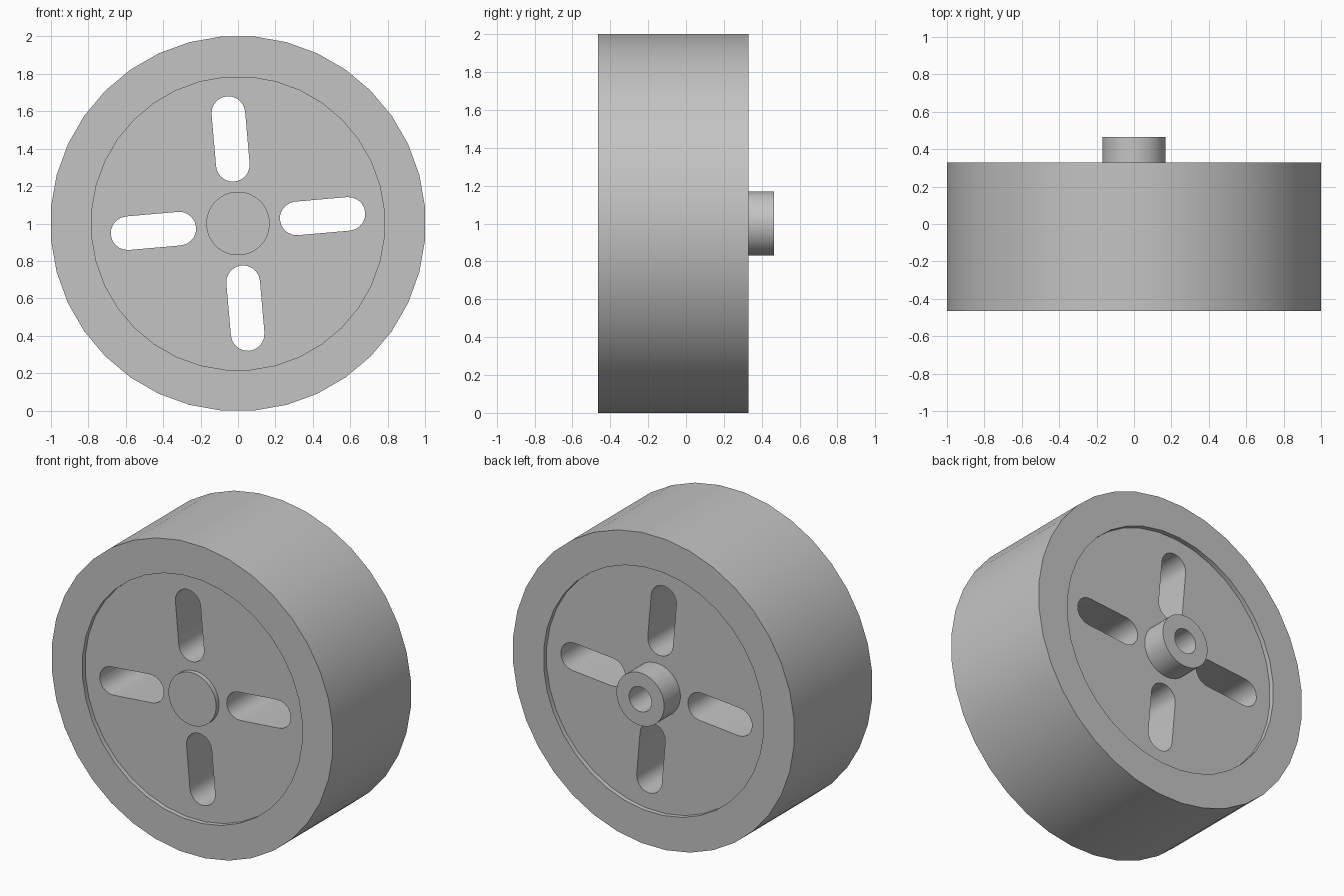
import bpy, bmesh, math
from mathutils import Matrix, Vector

if "Cube" in bpy.data.objects:
    bpy.data.objects.remove(bpy.data.objects["Cube"], do_unlink=True)

SIDES = 36
TILT = math.radians(5)           # turn of slots and facets
FRONT, BACK, HUB_BACK = -0.465, 0.33, 0.465
RECESS = 0.03
CENTRE = Vector((0, 0, 1))

grey = bpy.data.materials.new("plain_grey")
grey.use_nodes = True
colour = (0.55, 0.55, 0.55, 1)
grey.diffuse_color = colour
grey.node_tree.nodes["Principled BSDF"].inputs["Base Color"].default_value = colour


def finish(name, bm):
    bmesh.ops.recalc_face_normals(bm, faces=bm.faces)
    mesh = bpy.data.meshes.new(name)
    bm.to_mesh(mesh)
    bm.free()
    mesh.materials.append(grey)
    obj = bpy.data.objects.new(name, mesh)
    bpy.context.collection.objects.link(obj)
    return obj


def lathe(name, profile):
    """Turn (radius, y) points about the y axis and cap both ends."""
    bm = bmesh.new()
    rings = []
    for r, y in profile:
        angles = [TILT + math.tau * i / SIDES for i in range(SIDES)]
        rings.append([bm.verts.new(CENTRE + Vector((r * math.cos(a), y, r * math.sin(a))))
                      for a in angles])
    for a, b in zip(rings, rings[1:]):
        for i in range(SIDES):
            j = (i + 1) % SIDES
            bm.faces.new((a[i], a[j], b[j], b[i]))
    bm.faces.new(rings[0])
    bm.faces.new(rings[-1])
    return finish(name, bm)


def slot_cutters(inner, outer, radius, steps=10):
    """Four long rounded prisms, spaced evenly round the hub."""
    bm = bmesh.new()
    for k in range(4):
        turn = Matrix.Rotation(-(TILT + k * math.pi / 2), 3, 'Y')
        loop = []
        for mid, start in ((outer, -math.pi / 2), (inner, math.pi / 2)):
            for s in range(steps + 1):
                a = start + math.pi * s / steps
                p = Vector((mid + radius * math.cos(a), -0.7, radius * math.sin(a)))
                loop.append(bm.verts.new(CENTRE + turn @ p))
        face = bm.faces.new(loop)
        grown = bmesh.ops.extrude_face_region(bm, geom=[face])["geom"]
        bmesh.ops.translate(bm, vec=(0, 1.4, 0),
                            verts=[v for v in grown if isinstance(v, bmesh.types.BMVert)])
    return finish("slot_cutters", bm)


# Rim, recessed web and hub in one turned section, with a blind axle bore
rim_r = 1 / math.cos(TILT)
web_r, hub_r, bore_r = 0.785, 0.17, 0.08
wheel = lathe("wheel", [
    (hub_r, FRONT), (hub_r, FRONT + RECESS), (web_r, FRONT + RECESS), (web_r, FRONT),
    (rim_r, FRONT), (rim_r, BACK), (web_r, BACK), (web_r, BACK - RECESS),
    (hub_r, BACK - RECESS), (hub_r, HUB_BACK), (bore_r, HUB_BACK), (bore_r, -0.14)])

# Cut the four slots through the web
cutters = slot_cutters(0.315, 0.593, 0.09)
cutters.hide_render = True
cut = wheel.modifiers.new("slots", 'BOOLEAN')
cut.operation = 'DIFFERENCE'
cut.solver = 'EXACT'
cut.object = cutters
bpy.ops.object.select_all(action='DESELECT')
bpy.context.view_layer.objects.active = wheel
wheel.select_set(True)
bpy.ops.object.modifier_apply(modifier=cut.name)
bpy.data.objects.remove(cutters, do_unlink=True)

# Smooth round walls with crisp rims
bpy.ops.object.shade_smooth_by_angle(angle=math.radians(30))
